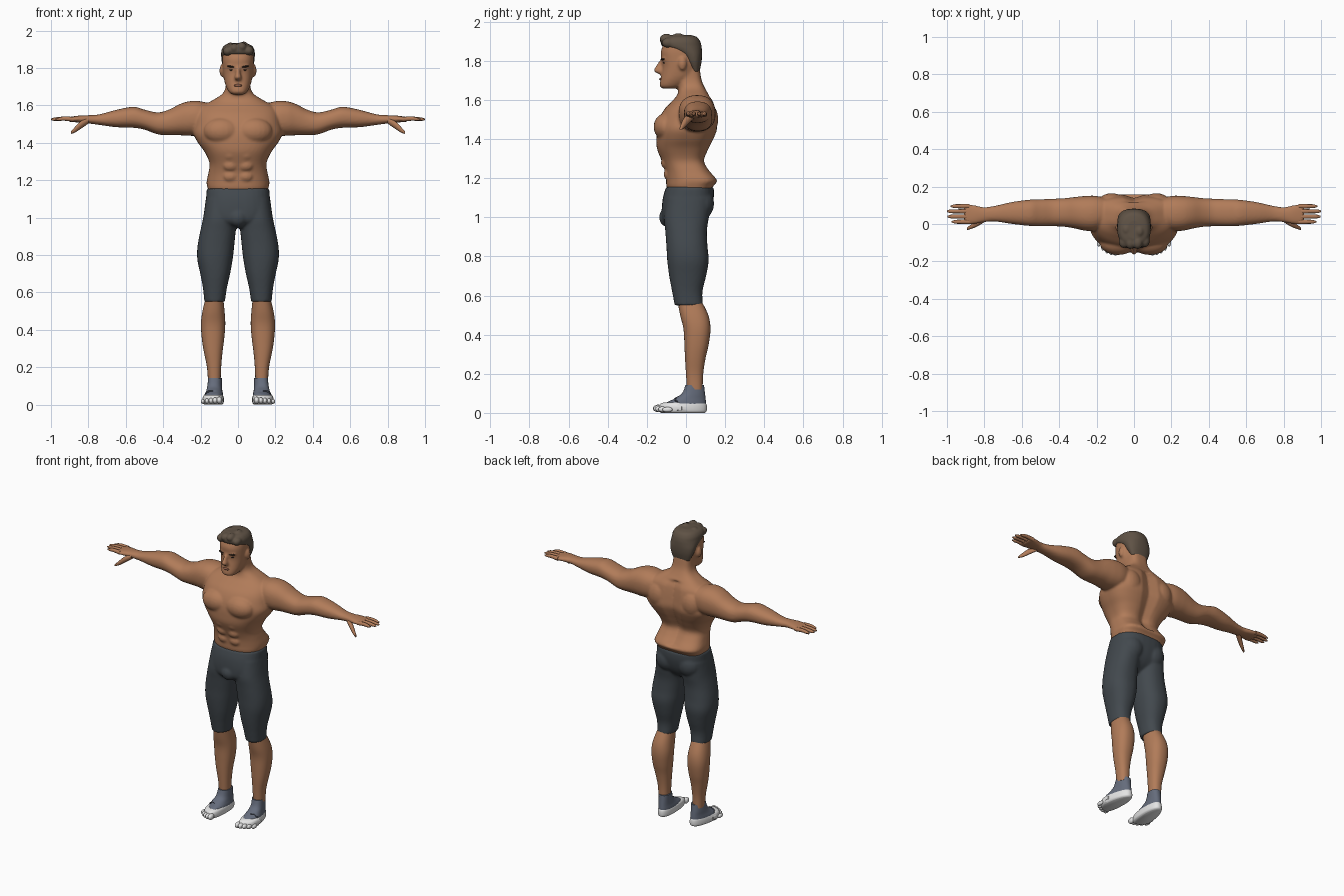
import bpy, bmesh, math
from mathutils import Vector, Matrix

old = bpy.data.objects.get("Cube")
if old:
    bpy.data.objects.remove(old, do_unlink=True)


def material(name, r, g, b):
    m = bpy.data.materials.new(name)
    m.use_nodes = True
    m.diffuse_color = (r, g, b, 1)
    node = next(n for n in m.node_tree.nodes if n.type == 'BSDF_PRINCIPLED')
    node.inputs["Base Color"].default_value = (r, g, b, 1)
    node.inputs["Roughness"].default_value = 0.8
    return m


skin = material("skin", 0.44, 0.2, 0.1)
lip = material("lip", 0.3, 0.12, 0.07)
hair_brown = material("hair_brown", 0.115, 0.085, 0.06)
dark = material("dark_brown", 0.03, 0.02, 0.015)
charcoal = material("charcoal", 0.055, 0.066, 0.076)
sock_grey = material("sock_grey", 0.13, 0.15, 0.2)
white = material("white", 0.78, 0.78, 0.78)


def finish(name, bm, mat):
    bmesh.ops.recalc_face_normals(bm, faces=bm.faces)
    mesh = bpy.data.meshes.new(name)
    bm.to_mesh(mesh)
    bm.free()
    mesh.materials.append(mat)
    ob = bpy.data.objects.new(name, mesh)
    bpy.context.collection.objects.link(ob)
    bpy.ops.object.select_all(action='DESELECT')
    ob.select_set(True)
    bpy.context.view_layer.objects.active = ob
    bpy.ops.object.shade_smooth_by_angle(angle=math.radians(50))
    return ob


def refine(rows, steps):
    """Catmull-Rom interpolation between the key sections."""
    rows = [Vector(r) for r in rows]
    out = []
    for i in range(len(rows) - 1):
        a, b, c, d = (rows[max(0, min(len(rows) - 1, i + k))] for k in (-1, 0, 1, 2))
        for s in range(steps):
            t = s / steps
            out.append((b * 2 + (c - a) * t + (a * 2 - b * 5 + c * 4 - d) * t ** 2
                        + (b * 3 - a - c * 3 + d) * t ** 3) / 2)
    return out + [rows[-1]]


def loft(name, rows, mat, axis='z', side=1, power=(2.3, 2.3), sides=32, steps=4, shape=None):
    """Skin sections (position, low a, high a, low b, high b) along an axis."""
    bm = bmesh.new()
    rings = []
    for t, a0, a1, b0, b1 in refine(rows, steps):
        ring = []
        for k in range(sides):
            ang = math.tau * k / sides
            c, s = math.cos(ang), math.sin(ang)
            p = 2 / (power[0] if s < 0 else power[1])
            a = (a0 + a1) / 2 + (a1 - a0) / 2 * math.copysign(abs(c) ** p, c)
            b = (b0 + b1) / 2 + (b1 - b0) / 2 * math.copysign(abs(s) ** p, s)
            co = Vector((a, b, t) if axis == 'z' else (t, a, b))
            if shape:
                shape(co)
            co.x *= side
            ring.append(bm.verts.new(co))
        rings.append(ring)
    for lo, hi in zip(rings, rings[1:]):
        for k in range(sides):
            j = (k + 1) % sides
            bm.faces.new((lo[k], lo[j], hi[j], hi[k]))
    bm.faces.new(rings[0])
    bm.faces.new(rings[-1])
    return finish(name, bm, mat)


def ball(name, loc, rad, mat, tilt=0):
    bm = bmesh.new()
    place = Matrix.Translation(loc) @ Matrix.Rotation(tilt, 4, 'Y') @ Matrix.Diagonal((*rad, 1))
    bmesh.ops.create_uvsphere(bm, u_segments=20, v_segments=12, radius=1, matrix=place)
    return finish(name, bm, mat)


def fuse(name, parts, voxel, rounds):
    """Join overlapping parts into one soft continuous surface."""
    bpy.ops.object.select_all(action='DESELECT')
    for p in parts:
        p.select_set(True)
    ob = parts[0]
    bpy.context.view_layer.objects.active = ob
    bpy.ops.object.join()
    ob.name = name
    mod = ob.modifiers.new("blend", 'REMESH')
    mod.mode, mod.voxel_size, mod.use_smooth_shade = 'VOXEL', voxel, True
    soft = ob.modifiers.new("soften", 'SMOOTH')
    soft.factor, soft.iterations = 0.5, rounds


def even(rows):
    return [(z, -w, w, f, b) for z, w, f, b in rows]


def spine(co):
    # groove down the middle of the back
    if co.y > 0.03 and 1.2 < co.z < 1.62:
        co.y -= 0.022 * math.exp(-(co.x / 0.035) ** 2)


# Torso and neck
body = [loft("torso", even([
    (1.12, .15, -.085, .12), (1.16, .163, -.1, .14), (1.19, .168, -.102, .16),
    (1.24, .158, -.108, .12), (1.29, .152, -.125, .095), (1.35, .178, -.148, .118),
    (1.4, .214, -.152, .142), (1.45, .238, -.15, .16), (1.5, .23, -.138, .157),
    (1.55, .22, -.112, .15), (1.59, .2, -.075, .14), (1.625, .14, -.045, .118),
    (1.66, .085, -.04, .097), (1.7, .066, -.05, .08), (1.76, .064, -.06, .07)]),
    skin, power=(2.3, 3.2), sides=48, shape=spine)]

# Head and nose
body.append(loft("head", even([
    (1.658, .03, -.118, -.05), (1.67, .048, -.134, -.02), (1.7, .064, -.131, .02),
    (1.73, .073, -.126, .05), (1.77, .08, -.121, .065), (1.81, .083, -.126, .07),
    (1.85, .084, -.128, .07), (1.89, .078, -.11, .06), (1.915, .05, -.08, .03)]), skin))
body.append(loft("nose", even([
    (1.732, .014, -.138, -.1), (1.748, .019, -.165, -.1),
    (1.775, .012, -.152, -.1), (1.803, .01, -.134, -.1)]), skin))
body.append(ball("brow_ridge", (0, -.112, 1.81), (.06, .016, .01), skin))

ARM = [(.12, 0, .13, 1.46, 1.6), (.2, -.035, .15, 1.44, 1.622), (.26, -.036, .15, 1.437, 1.622),
       (.31, -.025, .145, 1.44, 1.607), (.37, -.015, .138, 1.44, 1.577),
       (.43, -.012, .135, 1.445, 1.562), (.5, -.012, .132, 1.47, 1.577),
       (.56, -.01, .13, 1.48, 1.592), (.65, 0, .118, 1.483, 1.576),
       (.74, .013, .098, 1.495, 1.552), (.8, .01, .09, 1.503, 1.547),
       (.85, 0, .1, 1.508, 1.545), (.9, -.002, .108, 1.512, 1.538), (.91, .01, .1, 1.518, 1.534)]
for s in (1, -1):
    body.append(loft("arm", ARM, skin, 'x', s))
    body.append(ball("chest_muscle", (s * .085, -.098, 1.462), (.1, .068, .072), skin))
    body.append(ball("shoulder_blade", (s * .12, .11, 1.5), (.075, .055, .085), skin))
    body.append(ball("ear", (s * .086, -.018, 1.785), (.013, .021, .034), skin))
    for row in range(3):
        body.append(ball("belly_muscle", (s * .04, -.09 - .014 * row, 1.22 + .058 * row),
                         (.04, .024, .03), skin))
fuse("body", body, 0.007, 5)

for s, label in ((1, "left"), (-1, "right")):
    # Fingers and thumb
    for n, (y, tip) in enumerate(((.012, .975), (.04, .997), (.068, 1), (.095, .98))):
        loft(f"{label}_finger_{n + 1}", [
            (.88, y - .013, y + .013, 1.513, 1.538), (.93, y - .011, y + .011, 1.518, 1.54),
            (tip - .02, y - .01, y + .01, 1.517, 1.535), (tip, y - .004, y + .004, 1.521, 1.528)],
            skin, 'x', s, sides=12)
    loft(f"{label}_thumb", [
        (.8, .01, .05, 1.502, 1.535), (.84, -.014, .02, 1.475, 1.515),
        (.87, -.026, -.002, 1.455, 1.486), (.893, -.033, -.019, 1.447, 1.46)], skin, 'x', s, sides=12)
    # Eyes and eyebrows
    ball(f"{label}_eye", (s * .033, -.107, 1.789), (.014, .012, .006), dark)
    ball(f"{label}_eyebrow", (s * .036, -.116, 1.807), (.023, .012, .005), dark, s * -.12)

ball("lips", (0, -.123, 1.706), (.024, .014, .008), lip)

# Hair cap with swept locks
hair = [loft("hair_cap", even([
    (1.745, .06, .03, .069), (1.79, .079, 0, .079), (1.83, .087, -.03, .082),
    (1.86, .09, -.09, .081), (1.877, .09, -.122, .079), (1.9, .087, -.126, .072),
    (1.922, .07, -.11, .055), (1.932, .035, -.08, .02)]), hair_brown)]
for x, y, z in ((-.055, -.095, 1.89), (-.02, -.1, 1.905), (.02, -.1, 1.912), (.058, -.09, 1.892),
                (-.04, -.03, 1.91), (.03, -.04, 1.915), (0, .03, 1.9)):
    hair.append(ball("lock", (x, y, z), (.026, .034, .026), hair_brown, x * 8))
fuse("hair", hair, 0.006, 2)

# Shorts
shorts = [loft("hips", even([
    (1.155, .167, -.102, .142), (1.1, .171, -.118, .142), (1.03, .174, -.124, .124),
    (.98, .14, -.118, .09), (.945, .05, -.08, .04)]), charcoal, power=(2.5, 2.6))]
shorts.append(ball("front_panel", (0, -.095, 1.0), (.05, .042, .05), charcoal))
for s in (1, -1):
    shorts.append(loft("thigh", [
        (1.1, 0, .172, -.1, .13), (1.0, .006, .186, -.112, .117), (.93, .012, .201, -.106, .107),
        (.85, .02, .216, -.1, .11), (.78, .028, .218, -.096, .116), (.7, .042, .202, -.086, .103),
        (.62, .06, .187, -.071, .084), (.55, .07, .18, -.058, .087)], charcoal, side=s))
    shorts.append(ball("buttock", (s * .08, .07, 1.07), (.08, .074, .085), charcoal))
fuse("shorts", shorts, 0.008, 3)


def splay(co):
    # feet widen toward the toes and turn slightly outward
    co.x = .127 + (co.x - .127) * (1 - 1.2 * co.y) - .1 * co.y
    if co.y < -.06:
        co.y += max(0, co.x - .11) * .5


for s, label in ((1, "left"), (-1, "right")):
    loft(f"{label}_lower_leg", [
        (.58, .08, .17, -.045, .075), (.5, .072, .19, -.03, .114), (.43, .068, .198, -.013, .125),
        (.35, .074, .193, -.008, .116), (.28, .083, .182, -.005, .1), (.2, .09, .166, 0, .088),
        (.12, .093, .16, .005, .085)], skin, side=s)
    loft(f"{label}_sock", [
        (.142, .088, .165, -.003, .092), (.1, .088, .168, -.02, .097), (.075, .085, .17, -.06, .1),
        (.055, .08, .174, -.105, .102), (.035, .078, .176, -.12, .102)], sock_grey, side=s, shape=splay)
    loft(f"{label}_sole", [
        (.052, .082, .172, -.125, .1), (.043, .077, .177, -.143, .105), (.025, .075, .179, -.15, .107),
        (.008, .077, .177, -.145, .105), (0, .085, .169, -.135, .095)],
        white, side=s, power=(2.8, 2.4), shape=splay)
    for k in range(5):
        size = .019 - .0015 * k
        ball(f"{label}_toe_{k + 1}", (s * (.1 + .022 * k), -.143 + .003 * k * k, size + .004),
             (size * .8, .026, size), white)
